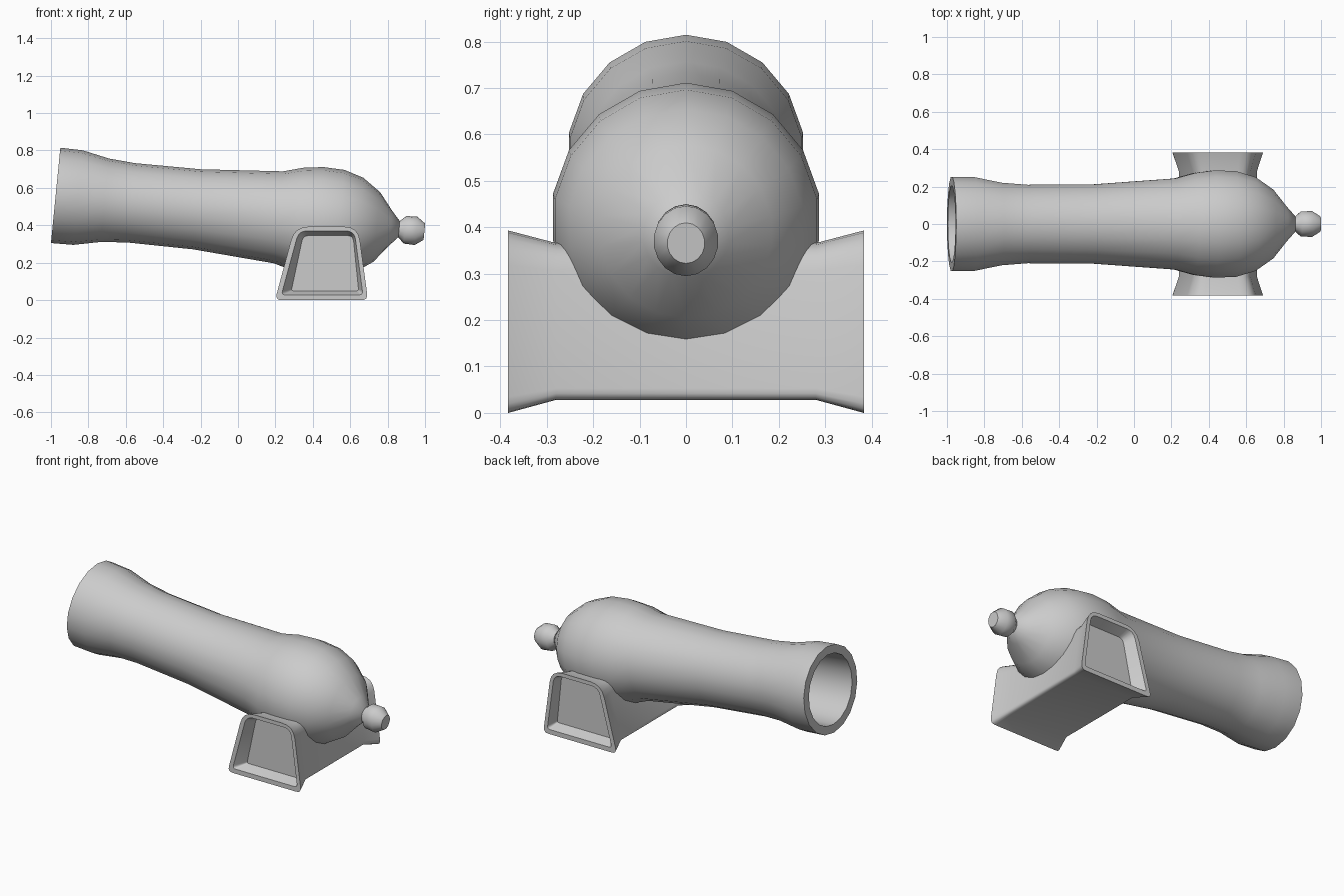
import bpy, bmesh
from math import sin, cos, pi, radians
from mathutils import Vector

if "Cube" in bpy.data.objects:
    bpy.data.objects.remove(bpy.data.objects["Cube"])

# Barrel axis: from the muzzle centre, sloping gently down to the breech
ORIGIN = Vector((-0.975, 0, 0.56))
AXIS = Vector((0.995, 0, -0.098)).normalized()
UP = Vector((0.098, 0, 0.995)).normalized()
SIDE = Vector((0, 1, 0))


def loft(name, rings, angle):
    """Skin a list of equal-length point rings, cap both ends."""
    bm = bmesh.new()
    loops = [[bm.verts.new(p) for p in ring] for ring in rings]
    for a, b in zip(loops, loops[1:]):
        for i in range(len(a)):
            j = (i + 1) % len(a)
            bm.faces.new((a[i], a[j], b[j], b[i]))
    bm.faces.new(loops[0])
    bm.faces.new(loops[-1])
    bmesh.ops.recalc_face_normals(bm, faces=bm.faces)
    mesh = bpy.data.meshes.new(name)
    bm.to_mesh(mesh)
    bm.free()
    obj = bpy.data.objects.new(name, mesh)
    bpy.context.collection.objects.link(obj)
    bpy.ops.object.select_all(action='DESELECT')
    obj.select_set(True)
    bpy.context.view_layer.objects.active = obj
    bpy.ops.object.shade_smooth_by_angle(angle=radians(angle))
    return obj


def lathe(name, profile, sides, squash=1.0):
    """Turn (distance, radius) pairs around the barrel axis."""
    rings = [[ORIGIN + AXIS * s + UP * (r * cos(2 * pi * i / sides))
              + SIDE * (r * squash * sin(2 * pi * i / sides))
              for i in range(sides)] for s, r in profile]
    return loft(name, rings, 50)


def rounded_section(y, corners, radii, steps=4):
    """Closed polygon in the xz plane with rounded corners."""
    pts = []
    n = len(corners)
    for i, (c, r) in enumerate(zip(corners, radii)):
        c = Vector(c)
        p = c + (Vector(corners[i - 1]) - c).normalized() * r
        q = c + (Vector(corners[(i + 1) % n]) - c).normalized() * r
        for k in range(steps + 1):
            t = k / steps
            v = p * (1 - t) ** 2 + c * 2 * t * (1 - t) + q * t * t
            pts.append(Vector((v.x, y, v.y)))
    return pts


# Barrel: bore first, then the outer wall from muzzle to neck
lathe("barrel", [
    (0.55, 0.188), (0.0, 0.207), (0.0, 0.256), (0.12, 0.254), (0.265, 0.224),
    (0.406, 0.213), (0.758, 0.215), (1.197, 0.247), (1.304, 0.277),
    (1.41, 0.291), (1.523, 0.287), (1.628, 0.255), (1.725, 0.187),
    (1.80, 0.093), (1.845, 0.043)], 18)

# Round knob behind the breech
lathe("breech_knob", [
    (1.83, 0.043), (1.845, 0.044), (1.877, 0.074), (1.936, 0.076),
    (1.981, 0.044)], 18, squash=0.92)

# Cradle: trapezoid block across the barrel with flared, recessed ends
floor = [(0.285, 0.05), (0.645, 0.05), (0.615, 0.345), (0.348, 0.345)]
lip = [(0.232, 0.028), (0.668, 0.028), (0.622, 0.37), (0.325, 0.37)]
rim = [(0.198, 0.0), (0.695, 0.0), (0.642, 0.393), (0.303, 0.393)]
body = [(0.235, 0.028), (0.66, 0.028), (0.614, 0.366), (0.33, 0.366)]
half = [(0.32, floor, (0.01, 0.01, 0.03, 0.03)),
        (0.383, lip, (0.02, 0.02, 0.045, 0.045)),
        (0.383, rim, (0.035, 0.035, 0.075, 0.075)),
        (0.28, body, (0.025, 0.025, 0.06, 0.06))]
rings = [rounded_section(-y, c, r) for y, c, r in half]
rings += [rounded_section(y, c, r) for y, c, r in reversed(half)]
loft("cradle", rings, 35)
